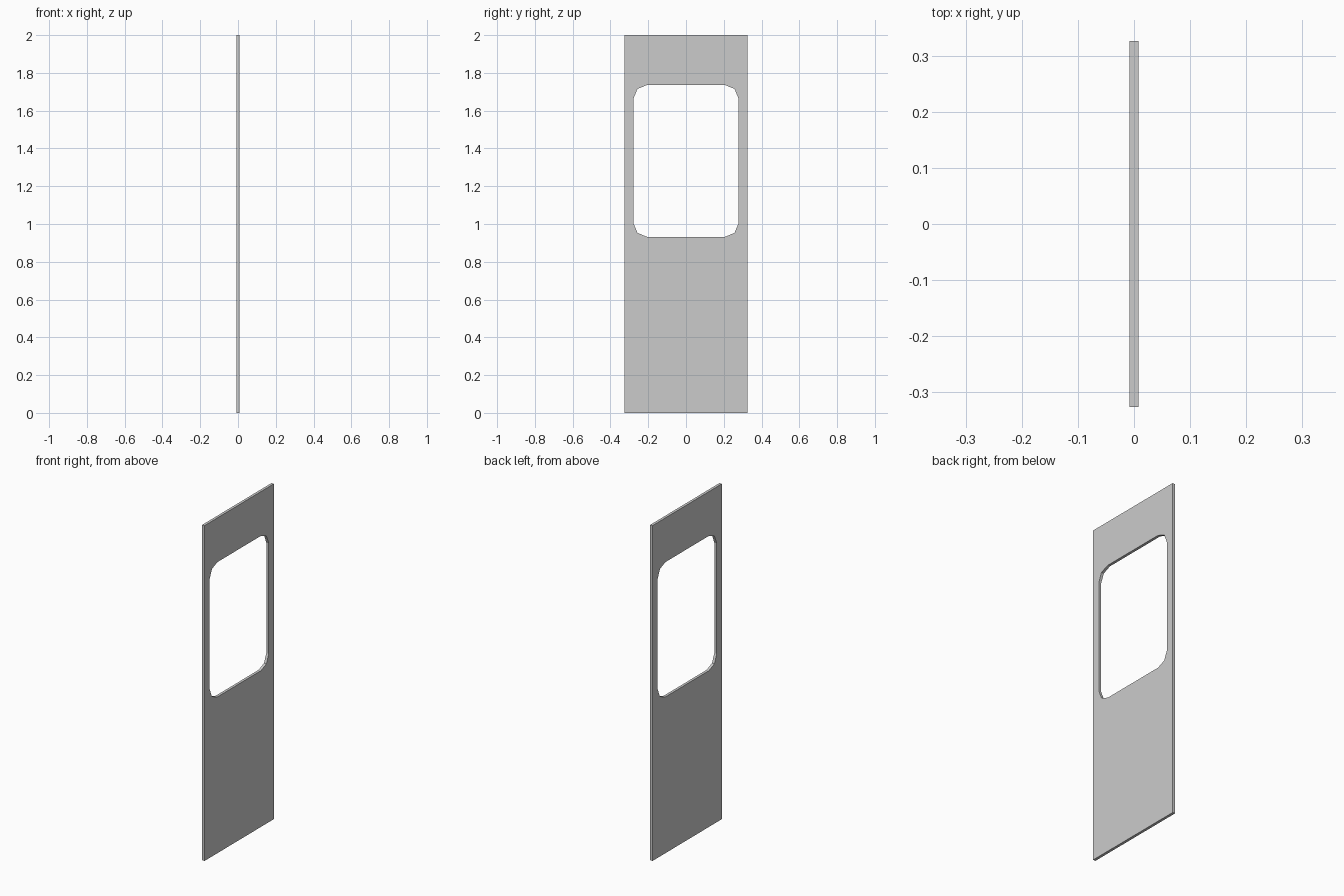
import bpy
from math import sin, cos, pi

if "Cube" in bpy.data.objects:
    bpy.data.objects.remove(bpy.data.objects["Cube"])

HALF_W, HEIGHT, HALF_T = 0.326, 2.0, 0.008
WIN_W, WIN_LOW, WIN_HIGH, RADIUS, SEGS = 0.278, 0.932, 1.736, 0.072, 2


def add_loop(curve, points):
    spline = curve.splines.new('POLY')
    spline.points.add(len(points) - 1)
    for p, (x, y) in zip(spline.points, points):
        p.co = (x, y, 0, 1)
    spline.use_cyclic_u = True


def rounded_rect(half_w, low, high, r, segs):
    centres = [(half_w - r, high - r), (r - half_w, high - r),
               (r - half_w, low + r), (half_w - r, low + r)]
    pts = []
    for i, (cx, cy) in enumerate(centres):
        for k in range(segs + 1):
            a = (i + k / segs) * pi / 2
            pts.append((cx + r * cos(a), cy + r * sin(a)))
    return pts


# Door outline with the window opening as an inner loop
curve = bpy.data.curves.new("door_panel", 'CURVE')
curve.dimensions = '2D'
curve.fill_mode = 'BOTH'
curve.extrude = HALF_T
add_loop(curve, [(-HALF_W, 0), (HALF_W, 0), (HALF_W, HEIGHT), (-HALF_W, HEIGHT)])
add_loop(curve, rounded_rect(WIN_W, WIN_LOW, WIN_HIGH, RADIUS, SEGS))

# Stand the panel upright in the yz plane and make it a mesh
door = bpy.data.objects.new("door_panel", curve)
bpy.context.collection.objects.link(door)
door.rotation_euler = (pi / 2, 0, pi / 2)
bpy.context.view_layer.objects.active = door
door.select_set(True)
bpy.ops.object.convert(target='MESH')
bpy.ops.object.transform_apply(location=False, rotation=True, scale=False)
bpy.ops.object.shade_flat()
